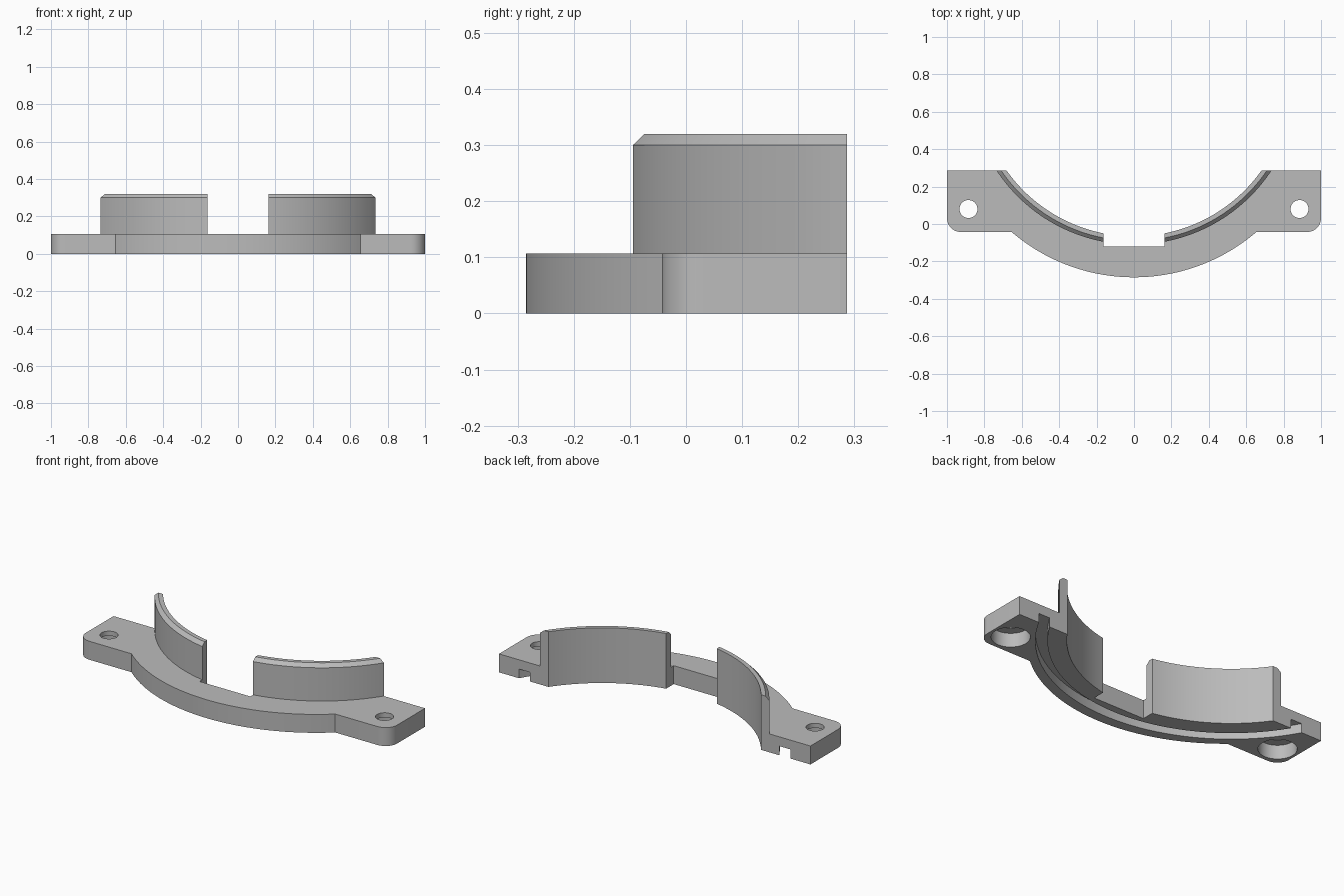
import bpy, bmesh, math

cube = bpy.data.objects.get("Cube")
if cube:
    bpy.data.objects.remove(cube, do_unlink=True)

BACK = 0.287          # flat rear plane
FLANGE_H = 0.107
TOP = 0.32
AXIS_Y = 0.77         # centre of the clamp bore
R_IN, R_OUT = 0.836, 0.88
GAP = 0.163           # half width of the centre notch
EAR_Y = -0.043        # front edge of the mounting ears

gray = bpy.data.materials.new("plain gray")
gray.use_nodes = True
color = (0.5, 0.5, 0.5, 1)
gray.diffuse_color = color
gray.node_tree.nodes["Principled BSDF"].inputs["Base Color"].default_value = color


def finish(name, bm):
    bmesh.ops.recalc_face_normals(bm, faces=bm.faces)
    mesh = bpy.data.meshes.new(name)
    bm.to_mesh(mesh)
    bm.free()
    mesh.materials.append(gray)
    obj = bpy.data.objects.new(name, mesh)
    bpy.context.collection.objects.link(obj)
    return obj


def prism(name, outline, z0, z1):
    bm = bmesh.new()
    face = bm.faces.new([bm.verts.new((x, y, z0)) for x, y in outline])
    result = bmesh.ops.extrude_face_region(bm, geom=[face])
    verts = [v for v in result["geom"] if isinstance(v, bmesh.types.BMVert)]
    bmesh.ops.translate(bm, verts=verts, vec=(0, 0, z1 - z0))
    return finish(name, bm)


def arc(cx, cy, r, a0, a1, n):
    # angles in radians, measured from +x
    angles = [a0 + (a1 - a0) * i / n for i in range(n + 1)]
    return [(cx + r * math.cos(a), cy + r * math.sin(a)) for a in angles]


def sweep(name, profile, span, steps, side=1):
    # sweep an (r, z) profile about the bore; span(r) gives the end angles from -y
    bm = bmesh.new()
    rings = []
    for i in range(steps + 1):
        ring = []
        for r, z in profile:
            a0, a1 = span(r)
            a = a0 + (a1 - a0) * i / steps
            ring.append(bm.verts.new((side * r * math.sin(a), AXIS_Y - r * math.cos(a), z)))
        rings.append(ring)
    n = len(profile)
    for a, b in zip(rings, rings[1:]):
        for j in range(n):
            k = (j + 1) % n
            bm.faces.new((a[j], a[k], b[k], b[j]))
    bm.faces.new(rings[0])
    bm.faces.new(rings[-1])
    return finish(name, bm)


def back_angle(r, y=BACK):
    return math.acos((AXIS_Y - y) / r)


def wall_span(r):
    return math.asin(GAP / r), back_angle(r)


# flange outline: one half, then mirrored
fillet = 0.075
front_cy, front_r = 0.72, 1.005
down = -math.pi / 2
front_end = math.asin((EAR_Y - front_cy) / front_r)
half = arc(0, front_cy, front_r, down, front_end, 32)
half += arc(1 - fillet, EAR_Y + fillet, fillet, down, 0, 10)
half.append((1, BACK))
gap_a, back_a = wall_span(R_IN)
half += arc(0, AXIS_Y, R_IN, down + back_a, down + gap_a, 32)
half.append((GAP, -0.12))
outline = half + [(-x, y) for x, y in reversed(half[1:])]
flange = prism("flange", outline, 0, FLANGE_H)

# cutters: seal groove under the flange, screw holes and head recesses
cutters = [sweep("groove_cutter",
                 [(0.935, -0.05), (0.996, -0.05), (0.996, 0.053), (0.935, 0.053)],
                 lambda r: (-back_angle(r, BACK + 0.03), back_angle(r, BACK + 0.03)), 72)]
for side in (1, -1):
    for label, r, z0, z1 in (("hole", 0.048, -0.05, 0.2), ("recess", 0.1, -0.06, 0.08)):
        circle = arc(side * 0.885, 0.08, r, 0, math.tau, 40)[:-1]
        cutters.append(prism(label + "_cutter", circle, z0, z1))

bpy.context.view_layer.objects.active = flange
for cutter in cutters:
    cutter.hide_render = True
    mod = flange.modifiers.new("cut", "BOOLEAN")
    mod.operation = "DIFFERENCE"
    mod.solver = "EXACT"
    mod.object = cutter
    bpy.ops.object.modifier_apply(modifier=mod.name)
for cutter in cutters:
    bpy.data.objects.remove(cutter, do_unlink=True)

# curved upright walls with a chamfered outer top edge
wall_profile = [(R_IN, FLANGE_H), (R_OUT, FLANGE_H), (R_OUT, 0.3),
                (R_OUT - 0.02, TOP), (R_IN, TOP)]
parts = [flange]
for side, label in ((1, "left"), (-1, "right")):
    parts.append(sweep(label + "_wall", wall_profile, wall_span, 32, side))

# smooth the curves, keep the edges crisp
bpy.ops.object.select_all(action="DESELECT")
for part in parts:
    part.select_set(True)
bpy.context.view_layer.objects.active = flange
bpy.ops.object.shade_smooth_by_angle(angle=math.radians(25))
